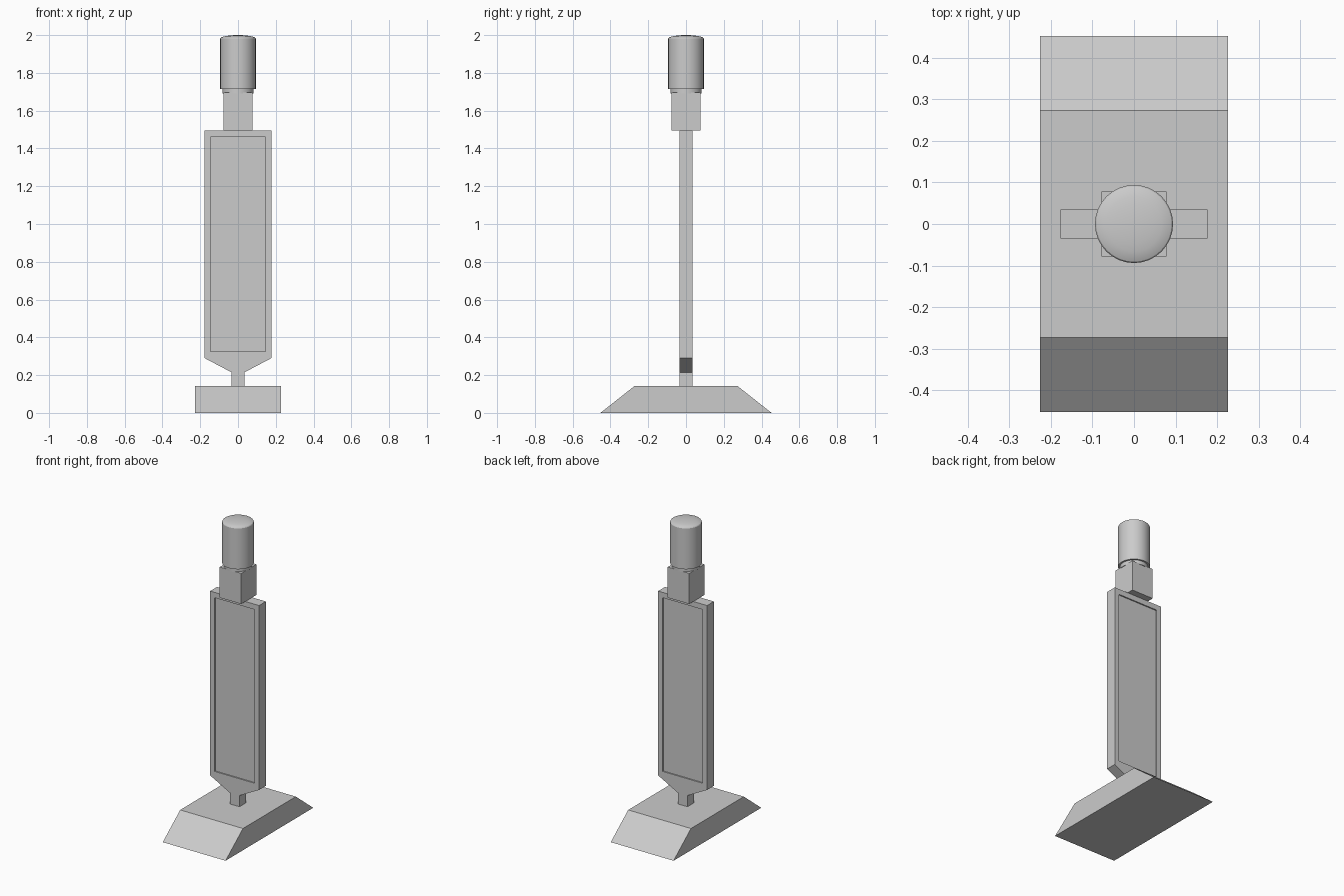
import bpy, bmesh, math

if "Cube" in bpy.data.objects:
    bpy.data.objects.remove(bpy.data.objects["Cube"])


def finish(name, bm, smooth=False):
    bmesh.ops.recalc_face_normals(bm, faces=bm.faces)
    mesh = bpy.data.meshes.new(name)
    bm.to_mesh(mesh)
    bm.free()
    obj = bpy.data.objects.new(name, mesh)
    bpy.context.collection.objects.link(obj)
    if smooth:
        bpy.ops.object.select_all(action='DESELECT')
        obj.select_set(True)
        bpy.context.view_layer.objects.active = obj
        bpy.ops.object.shade_smooth_by_angle(angle=math.radians(25))
    return obj


def prism(points, half, axis):
    """Closed profile (u, z) extruded to both sides along x or y."""
    bm = bmesh.new()
    place = (lambda u, z: (-half, u, z)) if axis == 'x' else (lambda u, z: (u, -half, z))
    face = bm.faces.new([bm.verts.new(place(u, z)) for u, z in points])
    ext = bmesh.ops.extrude_face_region(bm, geom=[face])
    move = (2 * half, 0, 0) if axis == 'x' else (0, 2 * half, 0)
    bmesh.ops.translate(bm, vec=move, verts=[v for v in ext['geom'] if isinstance(v, bmesh.types.BMVert)])
    return bm


def mirrored(points):
    return points + [(-u, z) for u, z in reversed(points)]


def lathe(name, profile, sides=32):
    """Revolve (radius, z) points, starting and ending on the axis."""
    bm = bmesh.new()
    verts = [bm.verts.new((r, 0, z)) for r, z in profile]
    edges = [bm.edges.new(p) for p in zip(verts, verts[1:])]
    bmesh.ops.spin(bm, geom=verts + edges, cent=(0, 0, 0), axis=(0, 0, 1),
                   angle=2 * math.pi, steps=sides)
    bmesh.ops.remove_doubles(bm, verts=bm.verts, dist=1e-5)
    return finish(name, bm, smooth=True)


# Sloped foot
finish("base", prism(mirrored([(0.453, 0), (0.273, 0.142)]), 0.227, 'x'))

# Flat blade with tapered shoulder, narrow stem and a recessed panel on both sides
bm = prism(mirrored([(0.035, 0.142), (0.035, 0.215), (0.177, 0.29), (0.177, 1.495)]), 0.035, 'y')
blade = finish("blade", bm)
for side in (-1, 1):
    bm = bmesh.new()
    bmesh.ops.create_cube(bm, size=1)
    bmesh.ops.scale(bm, vec=(0.29, 0.04, 1.135), verts=bm.verts)
    bmesh.ops.translate(bm, vec=(0, side * 0.047, 0.8925), verts=bm.verts)
    cutter = finish("panel_cutter", bm)
    cutter.hide_render = True
    cutter.hide_viewport = True
    mod = blade.modifiers.new("recess", 'BOOLEAN')
    mod.operation = 'DIFFERENCE'
    mod.solver = 'EXACT'
    mod.object = cutter

# Square collar block
finish("collar_block", prism(mirrored([(0.078, 1.495), (0.078, 1.695)]), 0.078, 'y'))

# Round neck and domed cap
lathe("neck", [(0, 1.69), (0.083, 1.69), (0.083, 1.72), (0, 1.72)])
dome = [(0.094 * math.cos(a), 1.982 + 0.018 * math.sin(a))
        for a in (math.radians(15 * i) for i in range(1, 6))]
lathe("cap", [(0, 1.715), (0.094, 1.715), (0.094, 1.982)] + dome + [(0, 2.0)])
